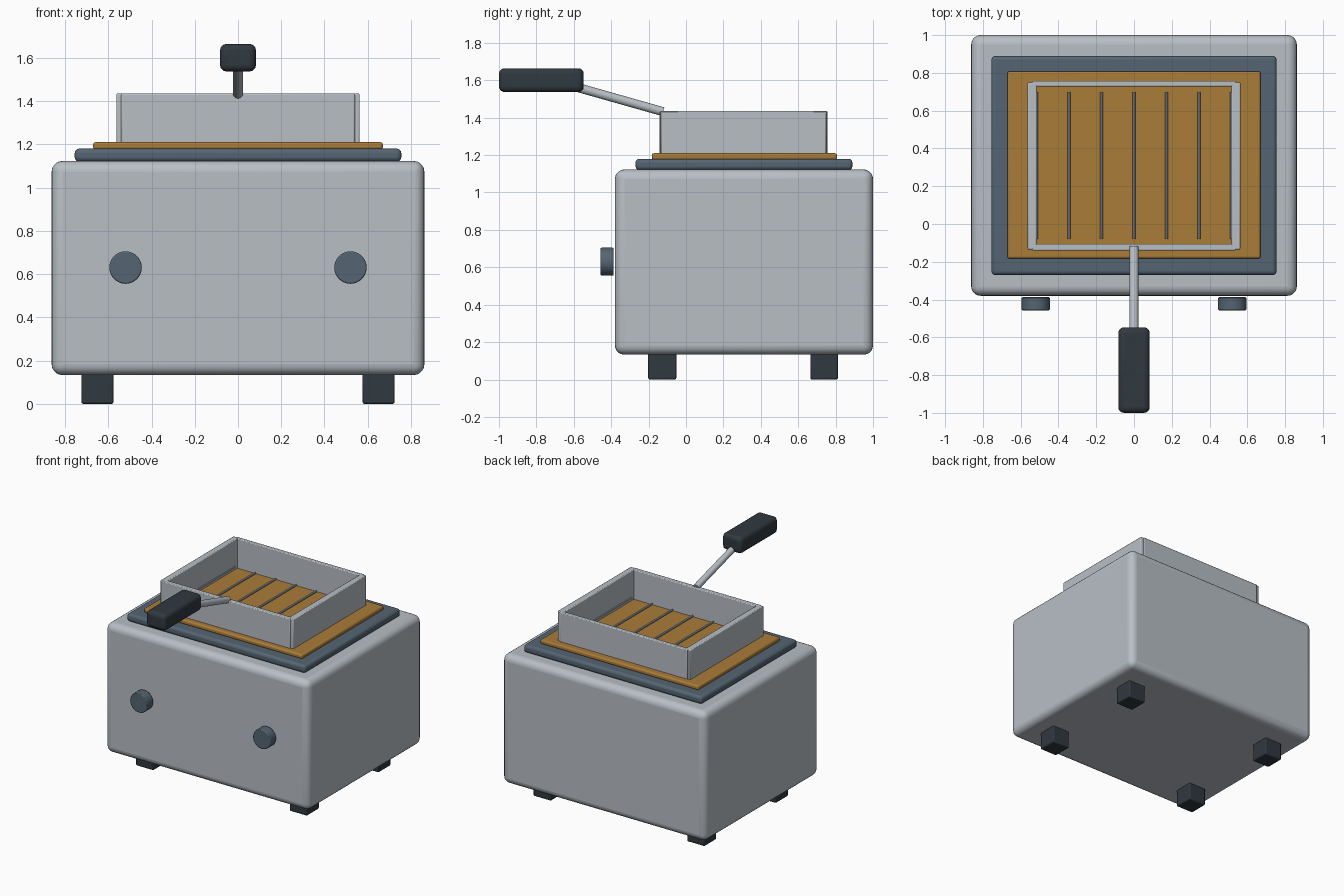
import bpy
from math import radians
from mathutils import Vector

if "Cube" in bpy.data.objects:
    bpy.data.objects.remove(bpy.data.objects["Cube"])


def material(name, color):
    m = bpy.data.materials.new(name)
    m.diffuse_color = (*color, 1)
    m.use_nodes = True
    m.node_tree.nodes["Principled BSDF"].inputs["Base Color"].default_value = m.diffuse_color
    return m


steel = material("steel", (0.48, 0.52, 0.56))
slate = material("slate", (0.09, 0.13, 0.17))
dark = material("dark_rubber", (0.03, 0.04, 0.05))
amber = material("amber", (0.40, 0.20, 0.04))


def finish(name, mat, bevel, segments):
    ob = bpy.context.object
    ob.name = name
    ob.data.materials.append(mat)
    if bevel:
        mod = ob.modifiers.new("bevel", 'BEVEL')
        mod.width = bevel
        mod.segments = segments
        mod.limit_method = 'ANGLE'
        mod.angle_limit = radians(40)
    bpy.ops.object.shade_smooth_by_angle(angle=radians(35))
    return ob


def box(name, x, y, z, mat, bevel=0.0, segments=3):
    """Box from (min, max) ranges on each axis."""
    lo, hi = Vector((x[0], y[0], z[0])), Vector((x[1], y[1], z[1]))
    bpy.ops.mesh.primitive_cube_add(size=1, location=(lo + hi) / 2)
    ob = bpy.context.object
    ob.scale = hi - lo
    bpy.ops.object.transform_apply(location=False, rotation=False, scale=True)
    return finish(name, mat, bevel, segments)


def rod(name, a, b, radius, mat, sides=24, bevel=0.0):
    """Cylinder between two points."""
    a, b = Vector(a), Vector(b)
    bpy.ops.mesh.primitive_cylinder_add(
        vertices=sides, radius=radius, depth=(b - a).length, location=(a + b) / 2,
        rotation=(b - a).to_track_quat('Z', 'Y').to_euler())
    return finish(name, mat, bevel, 2)


# Housing and the stacked top plates
box("body", (-0.862, 0.862), (-0.38, 1.0), (0.133, 1.123), steel, 0.05, 5)
box("top_rim", (-0.755, 0.755), (-0.27, 0.89), (1.12, 1.18), slate, 0.02, 3)
box("oil_surface", (-0.67, 0.67), (-0.183, 0.808), (1.175, 1.21), amber, 0.012, 3)

# Feet and knobs, mirrored left and right
for s, side in ((-1, "left"), (1, "right")):
    xs = sorted((s * 0.576, s * 0.724))
    for ys, end in (((-0.202, -0.052), "front"), ((0.665, 0.812), "back")):
        box(f"{end}_{side}_foot", xs, ys, (0, 0.15), dark, 0.008, 2)
    rod(f"{side}_knob", (s * 0.52, -0.457, 0.63), (s * 0.52, -0.387, 0.63),
        0.075, slate, 32, 0.006)

# Open basket walls
for s, side in ((-1, "left"), (1, "right")):
    box(f"basket_{side}_wall", sorted((s * 0.515, s * 0.563)),
        (-0.135, 0.75), (1.2, 1.435), steel, 0.006, 2)
box("basket_front_wall", (-0.54, 0.54), (-0.141, -0.106), (1.2, 1.435), steel, 0.006, 2)
box("basket_back_wall", (-0.54, 0.54), (0.728, 0.757), (1.2, 1.435), steel, 0.006, 2)

# Basket wires
for i in range(-3, 4):
    x = i * 0.1725
    rod(f"basket_wire_{i + 4}", (x, -0.08, 1.23), (x, 0.70, 1.23), 0.008, steel, 8)

# Handle
rod("handle_rod", (0, -0.122, 1.432), (0, -0.60, 1.567), 0.024, steel, 20)
box("handle_grip", (-0.083, 0.083), (-1.0, -0.547), (1.537, 1.664), dark, 0.03, 4)
